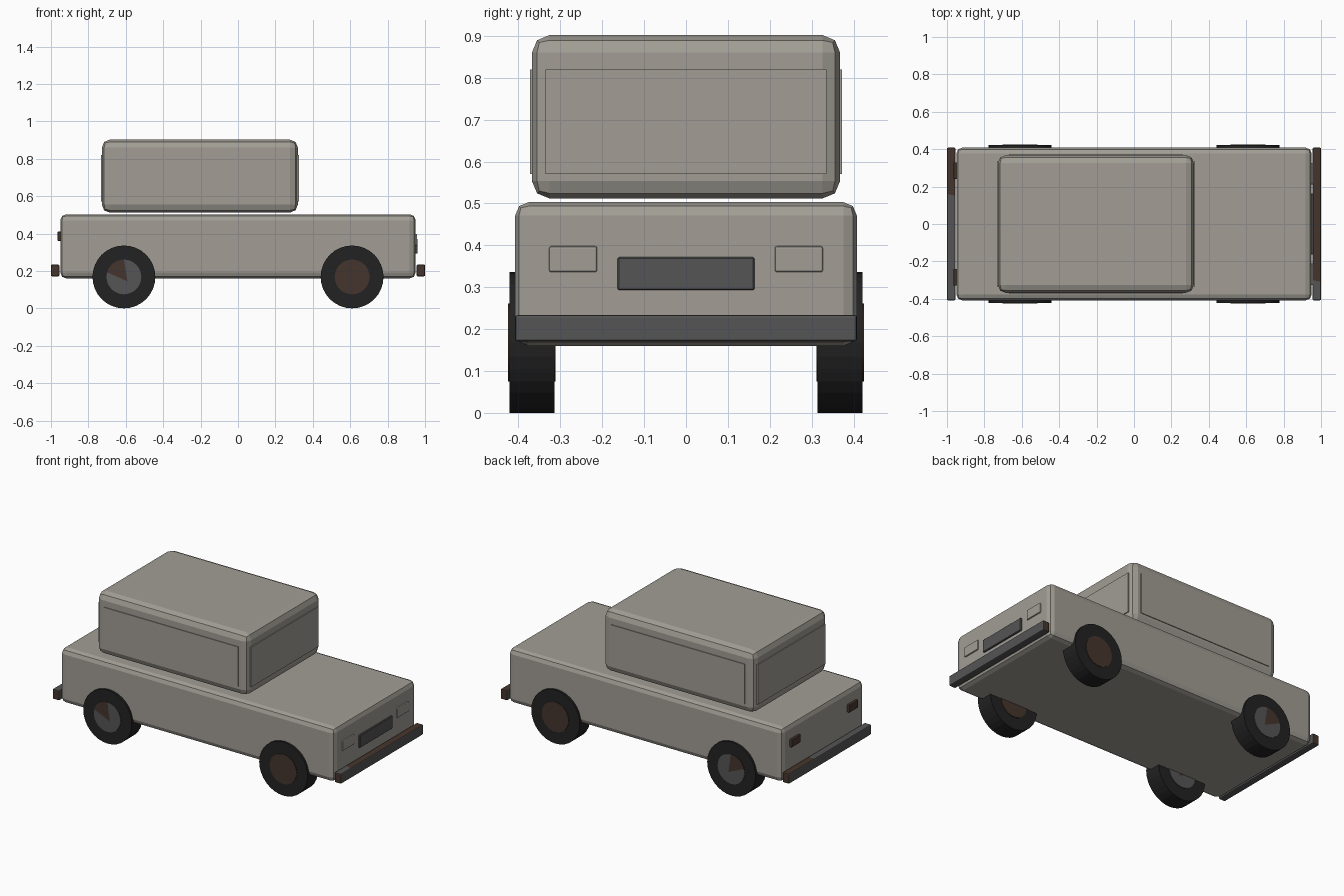
import bpy
import bmesh
from mathutils import Matrix, Vector

cube = bpy.data.objects.get("Cube")
if cube:
    bpy.data.objects.remove(cube, do_unlink=True)


def material(name, colour):
    mat = bpy.data.materials.new(name)
    mat.use_nodes = True
    rgba = (*colour, 1)
    mat.diffuse_color = rgba
    mat.node_tree.nodes["Principled BSDF"].inputs["Base Color"].default_value = rgba
    return mat


PAINT = material("warm_grey_paint", (0.36, 0.34, 0.30))
METAL = material("dark_grey_metal", (0.09, 0.09, 0.092))
RUST = material("rust_brown", (0.06, 0.036, 0.026))
RUBBER = material("black_rubber", (0.016, 0.016, 0.016))


def finish(bm, name, mats):
    mesh = bpy.data.meshes.new(name)
    bm.to_mesh(mesh)
    bm.free()
    for mat in mats:
        mesh.materials.append(mat)
    obj = bpy.data.objects.new(name, mesh)
    bpy.context.collection.objects.link(obj)
    return obj


def cut(bm, point, normal):
    geom = bm.verts[:] + bm.edges[:] + bm.faces[:]
    bmesh.ops.bisect_plane(bm, geom=geom, plane_co=point, plane_no=normal)


def box(name, low, high, mats, bevel=0.0, segments=2):
    """Bevelled box spanning two opposite corners."""
    low, high = Vector(low), Vector(high)
    bm = bmesh.new()
    place = Matrix.Translation((low + high) / 2) @ Matrix.Diagonal((*(high - low), 1))
    bmesh.ops.create_cube(bm, size=1, matrix=place)
    if bevel:
        bmesh.ops.bevel(bm, geom=bm.edges[:], offset=bevel, segments=segments,
                        profile=0.5, affect='EDGES')
    return finish(bm, name, mats)


def cylinder(name, centre, radius, width, mats, rust_patch=False):
    """Cylinder lying along y, with an optional rusty upper rear patch."""
    bm = bmesh.new()
    place = Matrix.Translation(centre) @ Matrix.Rotation(1.5707963, 4, 'X')
    bmesh.ops.create_cone(bm, cap_ends=True, segments=32, radius1=radius,
                          radius2=radius, depth=width, matrix=place)
    if rust_patch:
        side = Vector((1, 0, 0.15))
        below = Vector((-0.45, 0, -1))
        side_point = Vector(centre) + Vector((0.015, 0, 0))
        low_point = Vector(centre) + Vector((0.01, 0, -0.02))
        cut(bm, side_point, side)
        cut(bm, low_point, below)
        for face in bm.faces:
            mid = face.calc_center_median()
            rusty = (mid - side_point).dot(side) < 0 and (mid - low_point).dot(below) < 0
            face.material_index = int(rusty)
    return finish(bm, name, mats)


# Body and cabin
box("body", (-0.95, -0.408, 0.16), (0.95, 0.408, 0.503), [PAINT], 0.032)
box("cabin", (-0.728, -0.368, 0.512), (0.32, 0.368, 0.902), [PAINT], 0.042)

# Window panels
for side, label in ((-1, "right"), (1, "left")):
    ys = sorted((side * 0.364, side * 0.373))
    box(label + "_window", (-0.668, ys[0], 0.57), (0.26, ys[1], 0.82), [PAINT])
box("windscreen", (0.316, -0.335, 0.57), (0.325, 0.335, 0.82), [PAINT])
box("rear_window", (-0.733, -0.335, 0.57), (-0.724, 0.335, 0.82), [PAINT])

# Grille and lights
box("grille", (0.94, -0.163, 0.293), (0.96, 0.163, 0.372), [METAL], 0.003, 1)
for side, label in ((-1, "right"), (1, "left")):
    ys = sorted((side * 0.212, side * 0.327))
    box(label + "_headlight", (0.94, ys[0], 0.336), (0.958, ys[1], 0.398), [PAINT], 0.005)
    ys = sorted((side * 0.24, side * 0.33))
    box(label + "_tail_light", (-0.965, ys[0], 0.36), (-0.94, ys[1], 0.41), [RUST], 0.005)

# Bumpers with rusty ends and partly rusty tops
for name, low_x, rust_from in (("front_bumper", 0.955, -0.3), ("rear_bumper", -1.0, 0.16)):
    bumper = box(name, (low_x, -0.408, 0.171), (low_x + 0.045, 0.408, 0.234),
                 [METAL, RUST], 0.006)
    bm = bmesh.new()
    bm.from_mesh(bumper.data)
    cut(bm, (low_x, rust_from, 0.2), (0.2, 1, 0))
    for face in bm.faces:
        mid = face.calc_center_median()
        on_top = face.normal.z > 0.6 and mid.y > rust_from
        face.material_index = int(on_top or abs(face.normal.y) > 0.6)
    bm.to_mesh(bumper.data)
    bm.free()

# Wheels
for x, end in ((-0.61, "rear"), (0.61, "front")):
    for side, label in ((-1, "right"), (1, "left")):
        centre = (x, side * 0.368, 0.168)
        name = f"{end}_{label}"
        cylinder(name + "_tyre", centre, 0.168, 0.107, [RUBBER])
        if end == "front":
            cylinder(name + "_hub", centre, 0.093, 0.114, [RUST])
        else:
            cylinder(name + "_hub", centre, 0.093, 0.114, [METAL, RUST], True)
